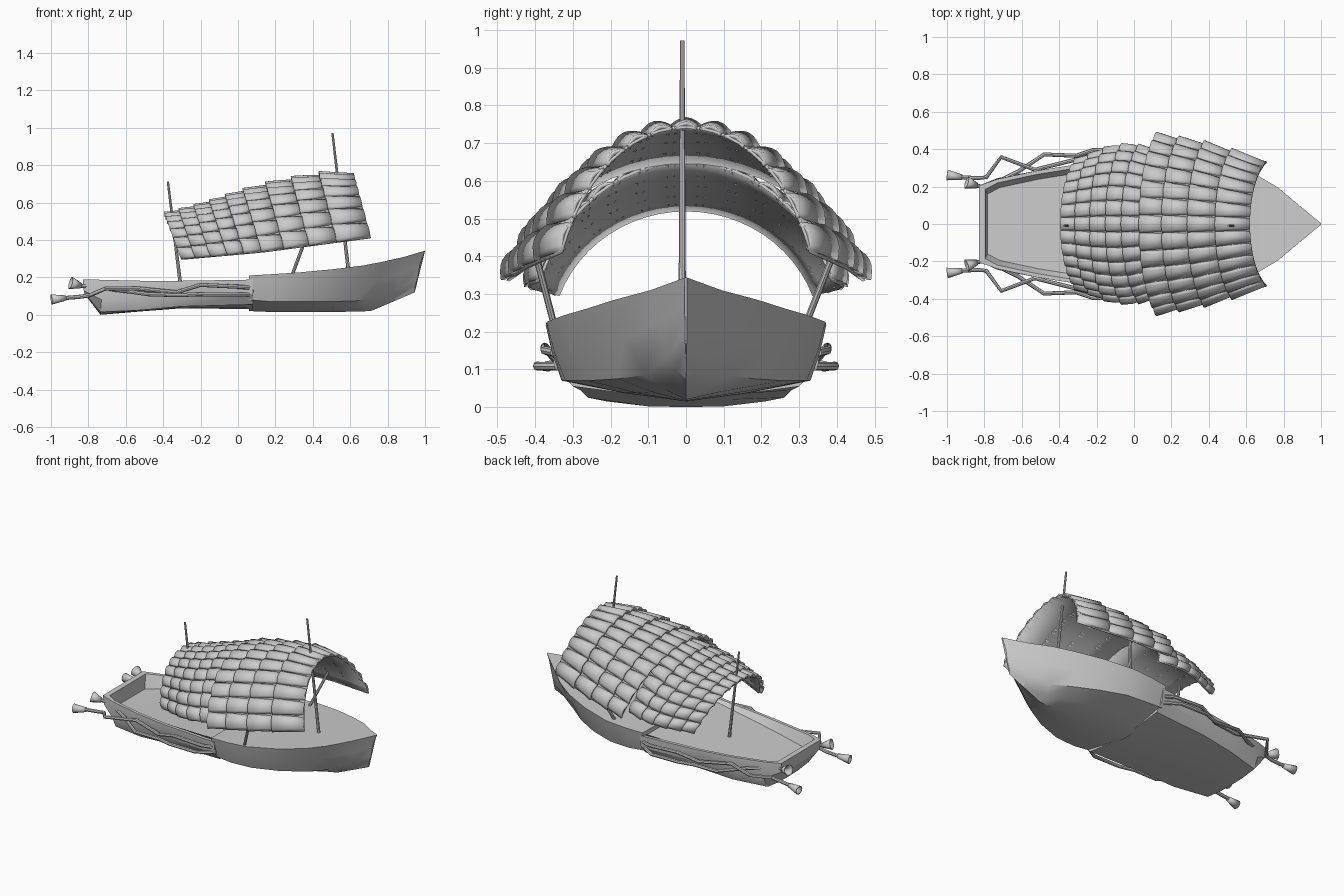
import bpy, bmesh, math
from mathutils import Vector

if "Cube" in bpy.data.objects:
    bpy.data.objects.remove(bpy.data.objects["Cube"])

def finish(name, bm, smooth=30):
    bmesh.ops.remove_doubles(bm, verts=bm.verts, dist=1e-5)
    bmesh.ops.recalc_face_normals(bm, faces=bm.faces)
    me = bpy.data.meshes.new(name)
    bm.to_mesh(me)
    bm.free()
    ob = bpy.data.objects.new(name, me)
    bpy.context.collection.objects.link(ob)
    bpy.ops.object.select_all(action='DESELECT')
    ob.select_set(True)
    bpy.context.view_layer.objects.active = ob
    bpy.ops.object.shade_smooth_by_angle(angle=math.radians(smooth))
    return ob

def mirrored(half):
    """right half (top edge -> keel) plus its mirror image"""
    return half + [(x, -y, z) for x, y, z in half[-2::-1]]

def lerp_table(tab, x):
    for (x0, a), (x1, b) in zip(tab, tab[1:]):
        if x <= x1:
            return a + (b - a) * max(0, (x - x0) / (x1 - x0))
    return tab[-1][1]

# bow hull: top x, half width, top z, knuckle half width, knuckle z, keel x, keel z
bow = [(.06, .36, .21, .325, .08, .06, .02), (.18, .372, .217, .33, .07, .18, .015),
       (.32, .37, .226, .32, .07, .32, .015), (.5, .325, .243, .26, .07, .48, .015),
       (.66, .26, .262, .18, .075, .62, .017), (.77, .195, .283, .11, .085, .71, .02),
       (.89, .094, .31, .05, .13, .84, .075), (1.0, .004, .343, .003, .2, .945, .12)]
bm = bmesh.new()
rings = []
for tx, hw, tz, kw, kz, bx, bz in bow:
    half = [(tx, hw, tz), ((tx + bx) / 2, hw * .6 + kw * .4, tz * .5 + kz * .5),
            (bx * .7 + tx * .3, kw, kz), (bx, kw * .5, kz * .4 + bz * .6), (bx, 0, bz)]
    rings.append([bm.verts.new(p) for p in mirrored(half)])
for a, b in zip(rings, rings[1:]):
    for i in range(len(a)):
        j = (i + 1) % len(a)
        bm.faces.new((a[i], a[j], b[j], b[i]))
bm.faces.new(rings[0])
bm.faces.new(rings[-1])
finish("bow_hull", bm)

# stern hull with a recessed well: right-hand section points, then well inset x, floor z
stern = [([(-.83, .205, .19), (-.825, .2, .13), (-.82, .17, .115), (-.82, .1, .11), (-.82, 0, .11)], -.795, .105),
         ([(-.73, .24, .187), (-.73, .245, .08), (-.735, .21, .015), (-.735, .1, .002), (-.735, 0, 0)], -.73, .11),
         ([(-.52, .285, .182), (-.52, .285, .09), (-.52, .26, .025), (-.52, .12, .02), (-.52, 0, .018)], -.52, .125),
         ([(-.3, .32, .182), (-.3, .315, .1), (-.3, .28, .045), (-.3, .15, .038), (-.3, 0, .035)], -.3, .145),
         ([(.08, .36, .188), (.08, .35, .11), (.08, .3, .055), (.08, .15, .035), (.08, 0, .03)], .08, .185)]
bm = bmesh.new()
rings = []
for half, ix, fz in stern:
    hw, tz = half[0][1], half[0][2]
    w, f = hw - .02, hw - .045
    pts = mirrored(half) + [(ix, -w, tz), (ix + .012, -f, fz), (ix + .012, f, fz), (ix, w, tz)]
    rings.append([bm.verts.new(p) for p in pts])
for a, b in zip(rings, rings[1:]):
    for i in range(13):
        j = (i + 1) % 13
        bm.faces.new((a[i], a[j], b[j], b[i]))
r = rings[0]
bm.faces.new(r[:9])
bm.faces.new((r[8], r[9], r[12], r[0]))
bm.faces.new(r[9:13])
bm.faces.new(rings[-1])
finish("stern_hull", bm)

# canopy surface: raked arches, x = station at the apex, t = -1..1 across
APEX = [(-.39, .52), (-.2, .57), (.05, .65), (.2, .69), (.42, .732), (.62, .742)]
EDGE = [(-.39, .295), (.05, .335), (.62, .41)]
W_REAR = [(-.39, .335), (-.3, .37), (-.2, .41), (-.1, .42), (.06, .385)]
W_FRONT = [(.03, .475), (.3, .425), (.62, .33)]
AM = math.radians(70)

def arch(x, t, widths):
    a = t * AM
    k = (math.cos(a) - math.cos(AM)) / (1 - math.cos(AM))
    lo, hi = lerp_table(EDGE, x), lerp_table(APEX, x)
    return Vector((x + .09 * (1 - k), lerp_table(widths, x) * math.sin(a) / math.sin(AM), lo + (hi - lo) * k))

def normal(x, t, widths):
    e = .01
    du = arch(x + e, t, widths) - arch(x - e, t, widths)
    dt = arch(x, t + e, widths) - arch(x, t - e, widths)
    return du.cross(dt).normalized()

def grid_faces(bm, rows):
    for a, b in zip(rows, rows[1:]):
        for i in range(len(a) - 1):
            bm.faces.new((a[i], a[i + 1], b[i + 1], b[i]))

def solidify(ob, t):
    m = ob.modifiers.new("thickness", 'SOLIDIFY')
    m.thickness = t
    m.offset = 0

def canopy(name, ends, widths, cols=13):
    # thin lining
    bm = bmesh.new()
    rows = [[bm.verts.new(arch(x, -1 + j / 12, widths)) for j in range(25)] for x in ends]
    grid_faces(bm, rows)
    solidify(finish(name + "_lining", bm), .008)
    # overlapping half-round tiles, wide lifted end to the stern
    bm = bmesh.new()
    for x0, x1 in zip(ends, ends[1:]):
        size = (x1 - x0) / .13
        for c in range(cols):
            tc = -1 + (2 * c + 1) / cols
            rows = []
            for x, scale, lift in ((x0 - .012, 1.04, .013), ((x0 + x1) / 2, .9, .004), (x1, .82, -.004)):
                row = []
                for s in range(7):
                    u = s / 6
                    t = tc + (2 * u - 1) * scale / cols
                    up = lift * min(size, 1) + .017 * scale * math.sin(math.pi * u)
                    row.append(bm.verts.new(arch(x, t, widths) + normal(x, tc, widths) * up))
                rows.append(row)
            grid_faces(bm, rows)
    solidify(finish(name + "_tiles", bm, 40), .011)

canopy("rear_canopy", [-.38, -.30, -.22, -.135, -.05, .05], W_REAR)
canopy("front_canopy", [.045, .165, .30, .445, .62], W_FRONT)

# round tubes along a path with a radius at each point
def tube(name, pts, radii, n=8, caps=True):
    bm = bmesh.new()
    pts = [Vector(p) for p in pts]
    rings = []
    for i, p in enumerate(pts):
        d = (pts[min(i + 1, len(pts) - 1)] - pts[max(i - 1, 0)]).normalized()
        ref = Vector((0, 0, 1)) if abs(d.z) < .8 else Vector((0, 1, 0))
        s = d.cross(ref).normalized()
        u = s.cross(d)
        rings.append([bm.verts.new(p + radii[i] * (s * math.cos(k * math.tau / n) + u * math.sin(k * math.tau / n)))
                      for k in range(n)])
    for a, b in zip(rings, rings[1:]):
        for k in range(n):
            bm.faces.new((a[k], a[(k + 1) % n], b[(k + 1) % n], b[k]))
    if caps:
        bm.faces.new(rings[0])
        bm.faces.new(rings[-1])
    return finish(name, bm, 40)

# masts and canopy struts
tube("front_mast", [(.59, -.01, .24), (.505, -.01, .972)], [.01, .006])
tube("rear_mast", [(-.305, -.01, .14), (-.375, -.01, .713)], [.01, .006])
tube("left_strut", [(.285, -.345, .2), (.37, -.405, .43)], [.009, .009])
tube("right_strut", [(.285, .31, .2), (.37, .40, .43)], [.009, .009])

# exhaust pipes with flared open nozzles on both sides
OUTER = [(-.92, .25, .09), (-.84, .245, .097), (-.79, .25, .105), (-.71, .358, .14), (-.53, .29, .14),
         (-.33, .34, .12), (-.2, .375, .16), (0, .375, .15), (.06, .35, .145)]
INNER = [(-.84, .205, .155), (-.79, .195, .15), (-.62, .28, .13), (-.48, .372, .11), (-.31, .365, .105),
         (-.22, .395, .11), (-.03, .395, .108), (.06, .34, .108)]
for side, sy in (("left", -1), ("right", 1)):
    for kind, path, mouth in (("outer", OUTER, (-.998, .262, .082)), ("inner", INNER, (-.895, .222, .17))):
        pts = [(x, y * sy, z) for x, y, z in path]
        tube(f"{side}_{kind}_pipe", pts, [.011] * len(pts))
        end = (mouth[0], mouth[1] * sy, mouth[2])
        ob = tube(f"{side}_{kind}_nozzle", [pts[0], end], [.012, .032 if kind == "inner" else .026], 10, False)
        solidify(ob, .005)
